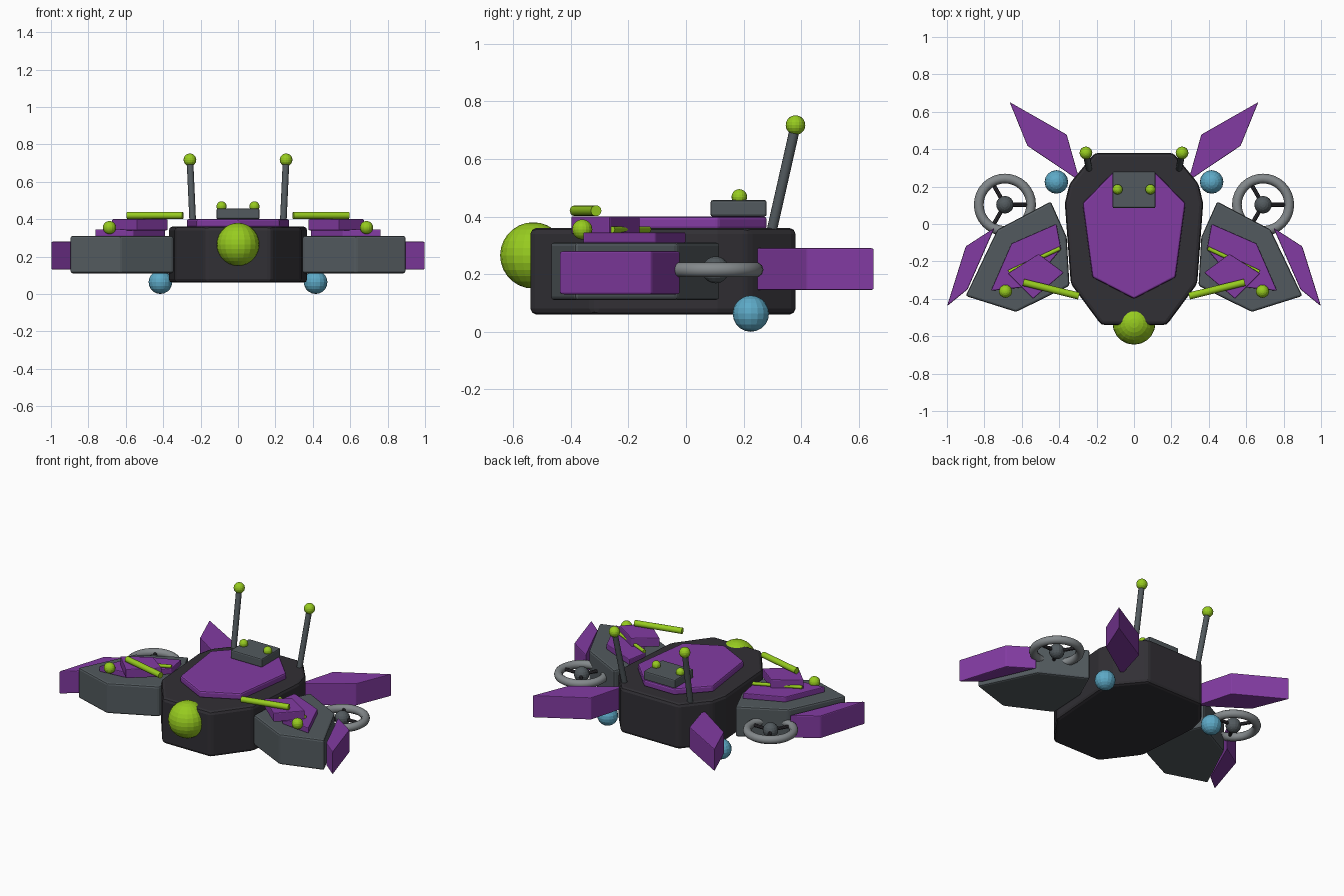
import bpy, bmesh, math
from mathutils import Vector

if "Cube" in bpy.data.objects:
    bpy.data.objects.remove(bpy.data.objects["Cube"])


def mat(name, rgb):
    m = bpy.data.materials.new(name)
    m.diffuse_color = (*rgb, 1)
    m.use_nodes = True
    m.node_tree.nodes["Principled BSDF"].inputs["Base Color"].default_value = m.diffuse_color
    return m


BLACK = mat("charcoal", (0.031, 0.029, 0.035))
GREY = mat("slate grey", (0.085, 0.102, 0.112))
STEEL = mat("light steel", (0.23, 0.25, 0.26))
PURPLE = mat("purple", (0.225, 0.044, 0.36))
GREEN = mat("lime green", (0.31, 0.60, 0.014))
BLUE = mat("sky blue", (0.11, 0.40, 0.57))


def finish(name, material, smooth=False):
    ob = bpy.context.object
    ob.name = name
    ob.data.materials.append(material)
    if smooth:
        bpy.ops.object.shade_smooth_by_angle(angle=math.radians(40))
    return ob


def slab(name, outline, z0, z1, material, bevel=0.0):
    """Vertical extrusion of a top-down outline with rounded edges."""
    bm = bmesh.new()
    face = bm.faces.new([bm.verts.new((x, y, z0)) for x, y in outline])
    ext = bmesh.ops.extrude_face_region(bm, geom=[face])
    top = [v for v in ext["geom"] if isinstance(v, bmesh.types.BMVert)]
    bmesh.ops.translate(bm, verts=top, vec=(0, 0, z1 - z0))
    bmesh.ops.recalc_face_normals(bm, faces=bm.faces)
    me = bpy.data.meshes.new(name)
    bm.to_mesh(me)
    bm.free()
    ob = bpy.data.objects.new(name, me)
    bpy.context.collection.objects.link(ob)
    me.materials.append(material)
    if bevel:
        mod = ob.modifiers.new("rounded edges", "BEVEL")
        mod.width = bevel
        mod.segments = 2
        mod.limit_method = "ANGLE"
        mod.angle_limit = math.radians(25)
    return ob


def ball(name, loc, r, material, seg=16, rings=10):
    bpy.ops.mesh.primitive_uv_sphere_add(segments=seg, ring_count=rings, radius=r, location=loc)
    return finish(name, material)


def rod(name, a, b, r, material, sides=12):
    a, b = Vector(a), Vector(b)
    d = b - a
    bpy.ops.mesh.primitive_cylinder_add(vertices=sides, radius=r, depth=d.length, location=(a + b) / 2)
    bpy.context.object.rotation_euler = d.to_track_quat("Z", "Y").to_euler()
    return finish(name, material, True)


def both(half):
    """Complete a right-hand half outline with its left-hand mirror."""
    return half + [(-x, y) for x, y in reversed(half) if x > 0]


# Central body, deck, equipment box and nose
slab("hull", both([(0.21, 0.38), (0.345, 0.215), (0.37, 0.11), (0.338, -0.32), (0.175, -0.54)]),
     0.06, 0.36, BLACK, 0.02)
slab("deck_panel", both([(0.11, 0.28), (0.275, 0.11), (0.222, -0.285), (0, -0.4)]),
     0.355, 0.40, PURPLE, 0.01)
slab("equipment_box", both([(0.115, 0.28), (0.115, 0.085)]), 0.40, 0.457, GREY, 0.008)
ball("nose_ball", (0, -0.53, 0.265), 0.115, GREEN, 20, 14)

# Parts repeated on each side
for side, s in (("left", -1), ("right", 1)):
    def mx(pts):
        return [(s * p[0], *p[1:]) for p in pts]

    # Wing with its outer and rear fins
    slab(side + "_wing", mx([(0.445, 0.12), (0.36, -0.07), (0.345, -0.33), (0.63, -0.47),
                             (0.9, -0.385), (0.73, -0.03)]), 0.11, 0.31, GREY, 0.012)
    slab(side + "_outer_fin", mx([(0.745, -0.02), (0.9, -0.12), (1.0, -0.44), (0.89, -0.35)]),
         0.13, 0.28, PURPLE, 0.006)
    slab(side + "_rear_fin", mx([(0.665, 0.652), (0.57, 0.418), (0.29, 0.23), (0.36, 0.478)]),
         0.145, 0.29, PURPLE, 0.004)

    # Layered panels and fittings on the wing
    slab(side + "_lower_panel", mx([(0.415, 0), (0.655, -0.105), (0.765, -0.357),
                                    (0.56, -0.335), (0.39, -0.135)]), 0.308, 0.345, PURPLE, 0.005)
    slab(side + "_upper_panel", mx([(0.375, -0.26), (0.51, -0.16), (0.675, -0.265), (0.54, -0.4)]),
         0.34, 0.40, PURPLE, 0.005)
    rod(side + "_long_tube", *mx([(0.295, -0.385, 0.42), (0.592, -0.312, 0.42)]), 0.019, GREEN)
    rod(side + "_thin_tube", *mx([(0.395, -0.13, 0.355), (0.67, -0.257, 0.355)]), 0.011, GREEN)
    ball(side + "_wing_ball", (s * 0.687, -0.36, 0.355), 0.035, GREEN)

    # Rotor ring, hub and spokes
    c = Vector((s * 0.69, 0.103, 0.215))
    bpy.ops.mesh.primitive_torus_add(major_segments=32, minor_segments=10, major_radius=0.14,
                                     minor_radius=0.026, location=c)
    finish(side + "_rotor_ring", STEEL, True)
    ball(side + "_rotor_hub", c, 0.047, GREY)
    for k in range(3):
        a = k * math.tau / 3
        rod(f"{side}_rotor_spoke_{k + 1}", c, c + Vector((math.cos(a), math.sin(a), 0)) * 0.135,
            0.011, BLACK, 8)

    # Underside ball, antenna and box lamp
    ball(side + "_landing_ball", (s * 0.415, 0.225, 0.063), 0.063, BLUE)
    rod(side + "_antenna", (s * 0.24, 0.295, 0.34), (s * 0.257, 0.38, 0.715), 0.018, GREY)
    ball(side + "_antenna_tip", (s * 0.257, 0.38, 0.717), 0.034, GREEN)
    ball(side + "_box_lamp", (s * 0.088, 0.185, 0.468), 0.027, GREEN)
